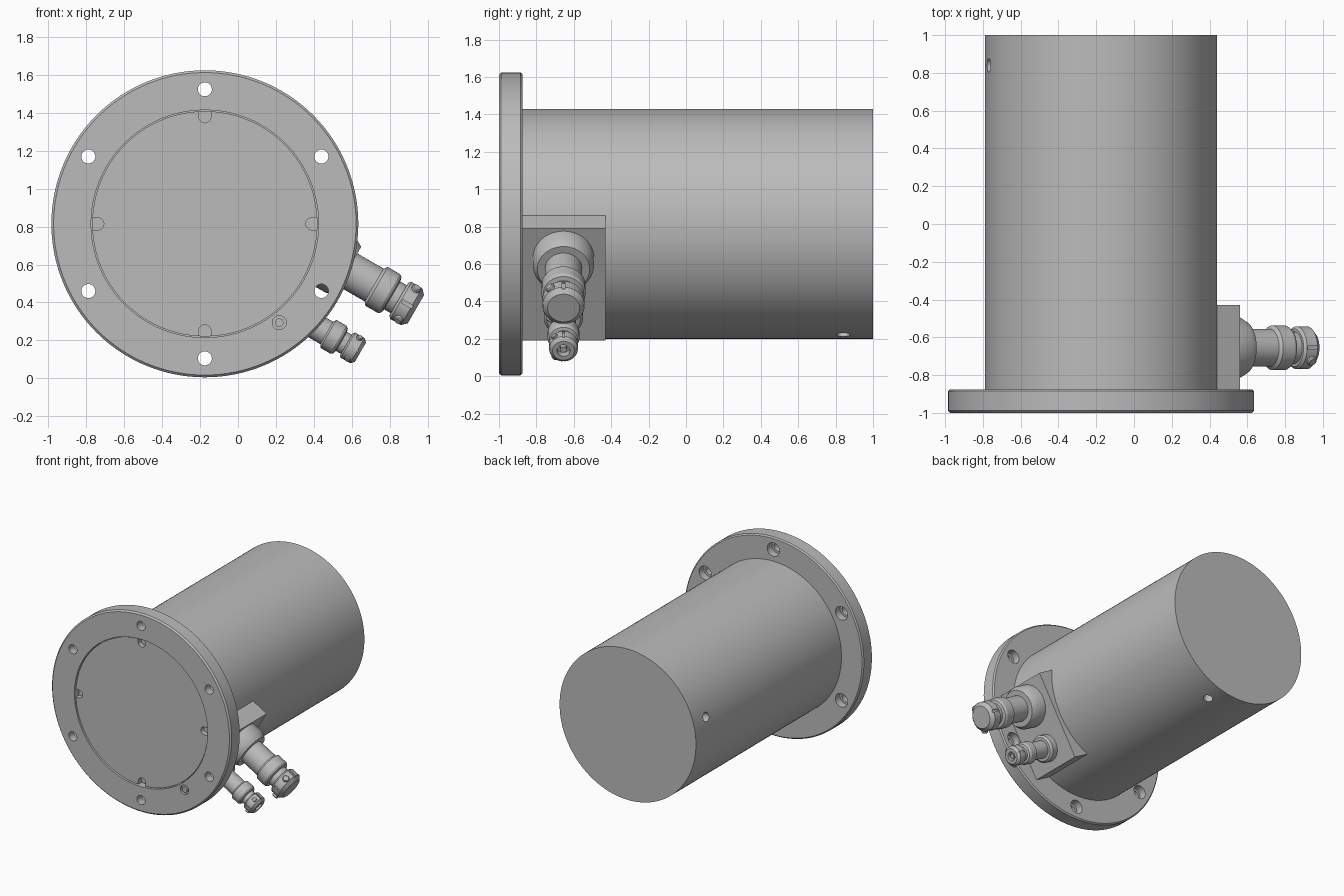
import bpy, bmesh
from math import radians, cos, sin, tau
from mathutils import Vector, Matrix

cube = bpy.data.objects.get("Cube")
if cube:
    bpy.data.objects.remove(cube)

GREY = (0.5, 0.5, 0.5, 1)
mat = bpy.data.materials.new("machined grey")
mat.use_nodes = True
mat.diffuse_color = GREY
mat.node_tree.nodes["Principled BSDF"].inputs["Base Color"].default_value = GREY

CX, CZ = -0.175, 0.815          # main axis
CENTRE = Vector((CX, 0, CZ))
BACK = Vector((0, 1, 0))
TILT = radians(-30)             # direction the connectors point
OUT = Vector((cos(TILT), 0, sin(TILT)))
SIDE = Vector((-sin(TILT), 0, cos(TILT)))
PORT_Y = -0.655


def radial(deg, r, y=0):
    a = radians(deg)
    return Vector((CX + r * cos(a), y, CZ + r * sin(a)))


def finish(name, bm):
    bmesh.ops.recalc_face_normals(bm, faces=bm.faces)
    me = bpy.data.meshes.new(name)
    bm.to_mesh(me)
    bm.free()
    me.materials.append(mat)
    ob = bpy.data.objects.new(name, me)
    bpy.context.collection.objects.link(ob)
    return ob


def add_lathe(bm, profile, origin, axis, seg):
    """Turn (radius, height) points around an axis and cap both ends."""
    m = Matrix.Translation(origin) @ axis.to_track_quat('Z', 'Y').to_matrix().to_4x4()
    rings = [[bm.verts.new(m @ Vector((r * cos(tau * i / seg), r * sin(tau * i / seg), h)))
              for i in range(seg)] for r, h in profile]
    for a, b in zip(rings, rings[1:]):
        for i in range(seg):
            j = (i + 1) % seg
            bm.faces.new((a[i], a[j], b[j], b[i]))
    bm.faces.new(rings[0])
    bm.faces.new(rings[-1])


def lathe(name, profile, origin, axis, seg=64):
    bm = bmesh.new()
    add_lathe(bm, profile, origin, axis, seg)
    return finish(name, bm)


def add_box(bm, centre, axes, size):
    rot = Matrix(axes).transposed().to_4x4()
    m = Matrix.Translation(centre) @ rot @ Matrix.Diagonal((*size, 1))
    bmesh.ops.create_cube(bm, size=1, matrix=m)


def select(ob):
    bpy.ops.object.select_all(action='DESELECT')
    ob.select_set(True)
    bpy.context.view_layer.objects.active = ob


def cut(ob, bm):
    """Subtract the shapes in bm from the object."""
    cutter = finish("cutter", bm)
    mod = ob.modifiers.new("cut", 'BOOLEAN')
    mod.object, mod.operation, mod.solver = cutter, 'DIFFERENCE', 'EXACT'
    select(ob)
    bpy.ops.object.modifier_apply(modifier=mod.name)
    bpy.data.objects.remove(cutter)


def smooth(ob):
    select(ob)
    bpy.ops.object.shade_smooth_by_angle(angle=radians(30))


# Front flange with chamfered rims
flange = lathe("front_flange", [(0.798, -1), (0.81, -0.988), (0.81, -0.885), (0.8, -0.875)],
               CENTRE, BACK, 128)
bm = bmesh.new()
add_lathe(bm, [(0.6, -1.1), (0.6, -0.93)], CENTRE, BACK, 128)      # cover seat
for k in range(6):                                                 # counterbored bolt holes
    add_lathe(bm, [(0.037, -1.1), (0.037, -0.935), (0.055, -0.935), (0.055, -0.8)],
              radial(30 + 60 * k, 0.71), BACK, 32)
add_lathe(bm, [(0.037, -1.1), (0.037, -0.98)], radial(-53, 0.653), BACK, 32)
cut(flange, bm)
smooth(flange)
plug = lathe("vent_plug", [(0.022, -0.97), (0.022, -0.999)], radial(-53, 0.653), BACK, 24)
smooth(plug)

# Front cover with four pry notches
cover = lathe("front_cover", [(0.594, -0.99), (0.594, -0.9)], CENTRE, BACK, 128)
for k in range(4):
    bm = bmesh.new()
    d = radial(90 * k, 1) - CENTRE
    add_lathe(bm, [(0.032, -1.1), (0.032, -0.95)], radial(90 * k, 0.565), BACK, 32)
    cut(cover, bm)
    bm = bmesh.new()
    add_box(bm, radial(90 * k, 0.615, -1.025), (d, BACK, d.cross(BACK)), (0.1, 0.15, 0.064))
    cut(cover, bm)
smooth(cover)

# Cylindrical housing with blind holes near the back
housing = lathe("housing", [(0.615, -0.9), (0.615, 1)], CENTRE, BACK, 128)
bm = bmesh.new()
for deg in (165, -75):
    p = radial(deg, 0.54, 0.84)
    add_lathe(bm, [(0.036, 0), (0.036, 0.2)], p, radial(deg, 1) - CENTRE, 32)
cut(housing, bm)
smooth(housing)

# Flat connector block on the side
bm = bmesh.new()
add_box(bm, CENTRE + OUT * 0.5 + BACK * -0.655, (OUT, BACK, OUT.cross(BACK)), (0.3, 0.45, 0.69))
finish("connector_block", bm)


def connector(name, offset, body, nut, nut_r, bore):
    """Turned connector body and a slotted clamp nut with two screws."""
    base = CENTRE + SIDE * offset + BACK * PORT_Y
    smooth(lathe(name + "_body", body, base, OUT, 48))
    a, b = nut
    c = nut_r * 0.12
    ring = lathe(name + "_nut", [(nut_r - c, a), (nut_r, a + c), (nut_r, b - 2 * c),
                                 (nut_r - 2 * c, b)], base, OUT, 48)
    bm = bmesh.new()
    for s in (-1, 1):
        for t in (BACK, SIDE):
            other = SIDE if t is BACK else BACK
            add_box(bm, base + t * s * nut_r + OUT * (a + b) / 2, (OUT, other, OUT.cross(other)),
                    (b - a - 3 * c, nut_r * 0.16, nut_r * 0.2))
    if bore:
        add_lathe(bm, [(bore, b - 0.04), (bore, b + 0.05)], base, OUT, 32)
    cut(ring, bm)
    smooth(ring)
    if bore:
        smooth(lathe(name + "_pin", [(bore * 0.5, b - 0.05), (bore * 0.5, b - 0.01)], base, OUT, 24))
    for s in (-1, 1):                                              # clamp screws
        d = (SIDE * s - BACK * 0.75).normalized()
        p = base + OUT * (a + b) / 2 + d * nut_r * 0.85
        screw = lathe(name + "_screw", [(nut_r * 0.22, 0), (nut_r * 0.22, nut_r * 0.25),
                                        (nut_r * 0.17, nut_r * 0.3)], p, d, 24)
        smooth(screw)


connector("large_connector", 0.167,
          [(0.163, 0.62), (0.163, 0.735), (0.14, 0.775), (0.1, 0.775), (0.1, 0.935), (0.118, 0.95),
           (0.118, 1.025), (0.108, 1.04), (0.085, 1.045), (0.085, 1.12)],
          (1.085, 1.19), 0.113, 0)
connector("small_connector", -0.177,
          [(0.105, 0.62), (0.105, 0.7), (0.09, 0.715), (0.068, 0.715), (0.068, 0.845), (0.085, 0.855),
           (0.085, 0.915), (0.075, 0.93), (0.058, 0.935), (0.058, 0.98)],
          (0.965, 1.05), 0.077, 0.035)
